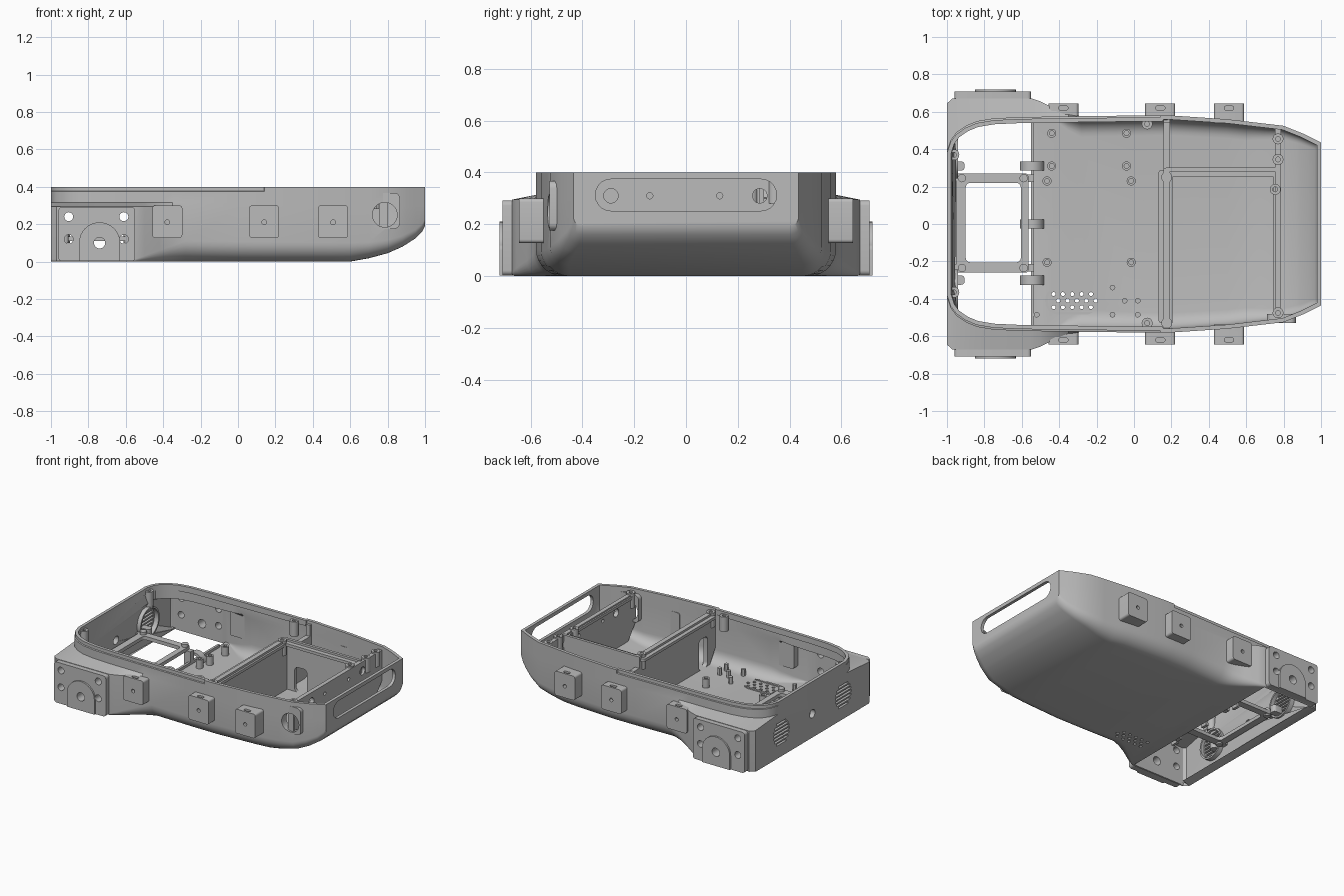
import bpy, bmesh, math
from mathutils import Vector

cube = bpy.data.objects.get("Cube")
if cube:
    bpy.data.objects.remove(cube)

grey = bpy.data.materials.new("plain grey")
grey.use_nodes = True
grey.diffuse_color = (0.5, 0.5, 0.5, 1)
grey.node_tree.nodes["Principled BSDF"].inputs["Base Color"].default_value = grey.diffuse_color


def new_object(name, bm):
    bmesh.ops.recalc_face_normals(bm, faces=bm.faces)
    mesh = bpy.data.meshes.new(name)
    bm.to_mesh(mesh)
    bm.free()
    mesh.materials.append(grey)
    ob = bpy.data.objects.new(name, mesh)
    bpy.context.collection.objects.link(ob)
    return ob


def prism(name, polys, axis, a, b):
    """Extrude flat polygons along an axis from a to b."""
    place = {"X": lambda p, d: (d, p[0], p[1]), "Y": lambda p, d: (p[0], d, p[1]),
             "Z": lambda p, d: (p[0], p[1], d)}[axis]
    bm = bmesh.new()
    for poly in polys:
        face = bm.faces.new([bm.verts.new(place(p, a)) for p in poly])
        ext = bmesh.ops.extrude_face_region(bm, geom=[face])
        shift = Vector(place((0, 0), b - a))
        bmesh.ops.translate(bm, vec=shift, verts=[v for v in ext["geom"] if isinstance(v, bmesh.types.BMVert)])
    return new_object(name, bm)


def circle(x, y, r, n=20):
    return [(x + r * math.cos(math.tau * i / n), y + r * math.sin(math.tau * i / n)) for i in range(n)]


def rect(x0, x1, y0, y1, r=0.0, n=5):
    if r == 0:
        return [(x0, y0), (x1, y0), (x1, y1), (x0, y1)]
    pts = []
    for k, (cx, cy) in enumerate([(x1 - r, y1 - r), (x0 + r, y1 - r), (x0 + r, y0 + r), (x1 - r, y0 + r)]):
        for i in range(n + 1):
            t = math.pi / 2 * (k + i / n)
            pts.append((cx + r * math.cos(t), cy + r * math.sin(t)))
    return pts


def apply_modifiers(ob):
    bpy.context.view_layer.update()
    mesh = bpy.data.meshes.new_from_object(ob.evaluated_get(bpy.context.evaluated_depsgraph_get()))
    ob.modifiers.clear()
    ob.data = mesh


def cut(targets, polys, axis, a, b):
    cutter = prism("cutter", polys, axis, a, b)
    for ob in targets:
        m = ob.modifiers.new("cut", "BOOLEAN")
        m.operation, m.solver, m.object = "DIFFERENCE", "EXACT", cutter
        apply_modifiers(ob)
    bpy.data.objects.remove(cutter)


def curve(keys, x):
    for (x0, v0), (x1, v1) in zip(keys, keys[1:]):
        if x <= x1:
            return v0 + (v1 - v0) * max(0, (x - x0) / (x1 - x0))
    return keys[-1][1]


# Shell: cross-sections lofted along x
UPPER = [(-1, .39), (-.98, .45), (-.95, .49), (-.9, .525), (-.84, .55), (-.75, .565), (-.6, .572),
         (0, .58), (.2, .58), (.5, .56), (.8, .525), (.9, .485), (1, .435)]
LOWER = [(-1, .645), (-.97, .672), (-.55, .672), (-.5, .655), (-.42, .615), (-.35, .588), (-.28, .576)]
FLOOR = [(.6, 0), (.7, .018), (.8, .045), (.88, .08), (.95, .125), (.985, .16), (1, .19)]
ROUND = [(-.55, .012), (-.28, .11), (.6, .1), (1, .04)]
stations = sorted({k[0] for t in (UPPER, LOWER, FLOOR, ROUND) for k in t} | {.138, .142})


def section(x):
    up = curve(UPPER, x)
    low = curve(LOWER, x) if x < -.28 else up
    z, r = curve(FLOOR, x), curve(ROUND, x)
    lip = .01 if x < .14 else 0
    half = [(up - lip, .4), (up - lip, .377), (up, .375), (up, .315), (low, .295)]
    for i in range(8):
        t = math.pi / 2 * i / 7
        half.append((low - r + r * math.cos(t), z + r - r * math.sin(t)))
    return half + [(-y, h) for y, h in reversed(half)]


bm = bmesh.new()
rings = [[bm.verts.new((x, y, z)) for y, z in section(x)] for x in stations]
mid = len(rings[0]) // 2 - 1
for x, a, b in zip(stations, rings, rings[1:]):
    for i in range(len(a) - 1):
        if i != mid or x >= -.55:
            bm.faces.new((a[i], a[i + 1], b[i + 1], b[i]))
bm.faces.new(rings[0])
bm.faces.new(rings[-1])
shell = new_object("shell", bm)
solid = shell.modifiers.new("thickness", "SOLIDIFY")
solid.thickness, solid.offset, solid.use_even_offset = .022, -1, True
apply_modifiers(shell)

# Front slot, rear vents and rear centre hole
cut([shell], [rect(-.35, .35, .252, .374, .06)], "X", .95, 1.05)
slots = []
for side in (-1, 1):
    for k in range(-3, 4):
        w = math.sqrt(.09 ** 2 - (k * .024) ** 2)
        slots.append(rect(side * .35 - w, side * .35 + w, .17 + k * .024 - .007, .17 + k * .024 + .007))
cut([shell], slots + [circle(0, .17, .03)], "X", -1.05, -.93)

# Perforated floor vent
dots = [circle(-.43 + .05 * i + .025 * (j % 2), -.375 - .035 * j, .011, 10) for i in range(5) for j in range(3)]
cut([shell], dots, "Z", -.05, .05)
rim = prism("floor_vent_rim", [rect(-.475, -.19, -.485, -.335, .07)], "Z", .015, .03)
cut([rim], [rect(-.46, -.1, -.47, -.35, .055)], "Z", 0, .1)

# Side mounts, mirrored on both flanks
mounts = []
for side, word in ((1, "left"), (-1, "right")):
    plate = prism(word + "_motor_plate", [rect(-.96, -.55, .002, .292, .02)], "Y", side * .655, side * .708)
    arch = [(-.85, .002), (-.63, .002)] + [(-.74 + .11 * math.cos(t), .1 + .11 * math.sin(t))
                                          for t in (math.pi * i / 16 for i in range(17))]
    boss = prism(word + "_motor_boss", [arch], "Y", side * .7, side * .72)
    holes = [circle(x, z, .024) for x in (-.905, -.61) for z in (.12, .24)] + [circle(-.74, .1, .03)]
    cut([shell, plate, boss], holes, "Y", side * .6, side * .8)
    mounts += [plate, boss]
    for name, x in (("rear", -.378), ("middle", .14), ("front", .508)):
        block = prism(f"{word}_{name}_block", [rect(x - .08, x + .08, .127, .3, .015)], "Y",
                      side * (curve(UPPER, x + .08) - .012), side * .645)
        cut([block], [circle(x, .21, .013, 12)], "Y", side * .6, side * .7)
        cut([block], [rect(x - .025, x + .025, side * .62 - .011, side * .62 + .011, .01)], "Z", .275, .35)

# Round port on the right flank
pad = prism("port_pad", [rect(.71, .865, .175, .368, .03)], "Y", -.528, -.48)
cut([shell, pad], [circle(.785, .25, .066, 32)], "Y", -.6, -.45)
prism("port_bar", [rect(.772, .8, .18, .32)], "Y", -.515, -.5)

# Inner walls
cross = prism("cross_wall", [[(-.565, .38), (-.565, .13), (-.49, .015), (.49, .015), (.565, .13), (.565, .38)]],
              "X", .158, .192)
cut([cross], [rect(-.47, -.37, .02, .24, .03)], "X", .1, .3)
cut([cross], [rect(.3, .54, .3, .5)], "X", .1, .3)
front = prism("front_wall", [[(-.515, .375), (-.515, .17), (-.42, .05), (.42, .05), (.515, .17), (.515, .375)]],
              "X", .755, .785)
cut([front], [circle(-.29, .31, .028), circle(.285, .31, .028), circle(-.14, .31, .012), circle(.13, .31, .012)],
    "X", .7, .8)
long_wall = prism("long_wall", [[(.17, .38), (.77, .38), (.77, .05), (.6, .015), (.17, .015)]], "Y", .282, .302)
cut([long_wall], [rect(.25, .35, .02, .2, .03)], "Y", .2, .4)
ledge = prism("bay_ledge", [rect(.13, .775, -.53, .29, .02)], "Z", .345, .365)
cut([ledge], [rect(.205, .745, -.6, .25)], "Z", .3, .4)
prism("floor_lip", [rect(-.552, -.535, -.56, .56)], "Z", .005, .04)

# Rear frame with posts
frame = prism("rear_frame", [rect(-.95, -.565, -.26, .27, .015)], "Z", .11, .135)
cut([frame], [rect(-.9, -.605, -.205, .22, .025)], "Z", .05, .2)
prism("rear_frame_arms", [rect(-.985, -.92, y - .02, y + .02) for y in (-.235, .25)], "Z", .11, .135)
corners = [(x, y) for x in (-.92, -.59) for y in (-.235, .245)]
prism("rear_frame_studs", [circle(x, y, .022) for x, y in corners], "Z", .1, .155)
prism("rear_frame_legs", [rect(-.585, -.535, y - .02, y + .02) for y in (-.235, .245)], "Z", .01, .115)
prism("rear_tabs", [rect(-.985, -.905, y - .025, y + .025, .02) for y in (-.3, .31)], "Z", .1, .15)

# Curved clips on the floor edge
for name, y in (("right", -.3), ("middle", 0), ("left", .31)):
    outer = [(-.545 + .065 * math.cos(t), .015 + .07 * math.sin(t)) for t in (math.pi * i / 12 for i in range(13))]
    inner = [(-.545 + .045 * math.cos(t), .015 + .05 * math.sin(t)) for t in (math.pi * i / 12 for i in range(13))]
    prism(name + "_clip", [outer + inner[::-1]], "Y", y - .025, y + .025)

# Vent housings behind the rear wall
housing = prism("vent_housings", [circle(s * .35, .17, .108, 32) for s in (-1, 1)], "X", -.985, -.94)
cut([housing], [circle(s * .35, .17, .096, 32) for s in (-1, 1)], "X", -1.1, -.9)

# Floor standoffs and tall screw posts
low = [(x, y) for x in (-.44, -.04) for y in (.31, .485)] + [(x, y) for x in (-.465, -.015) for y in (.23, -.205)]
standoffs = prism("standoffs", [circle(x, y, .024) for x, y in low], "Z", .01, .085)
cut([standoffs], [circle(x, y, .013, 12) for x, y in low], "Z", .04, .1)
small = [(-.52, -.485), (-.115, -.485), (-.115, -.34), (.02, -.41), (.02, -.485), (-.05, -.41)]
prism("small_pegs", [circle(x, y, .015, 12) for x, y in small], "Z", .01, .07)
tall = [(.07, .535), (.07, -.53), (.175, .25), (.175, -.53), (.755, .185), (.77, .455), (.77, .345),
        (.77, -.475), (-.963, .37), (-.963, -.365)]
posts = prism("screw_posts", [circle(x, y, .029) for x, y in tall], "Z", .28, .385)
cut([posts], [circle(x, y, .013, 12) for x, y in tall], "Z", .33, .45)

# Smooth shading with sharp edges
bpy.ops.object.select_all(action="DESELECT")
for ob in bpy.context.scene.objects:
    if ob.type == "MESH":
        ob.select_set(True)
        bpy.context.view_layer.objects.active = ob
bpy.ops.object.shade_smooth_by_angle(angle=math.radians(30))
